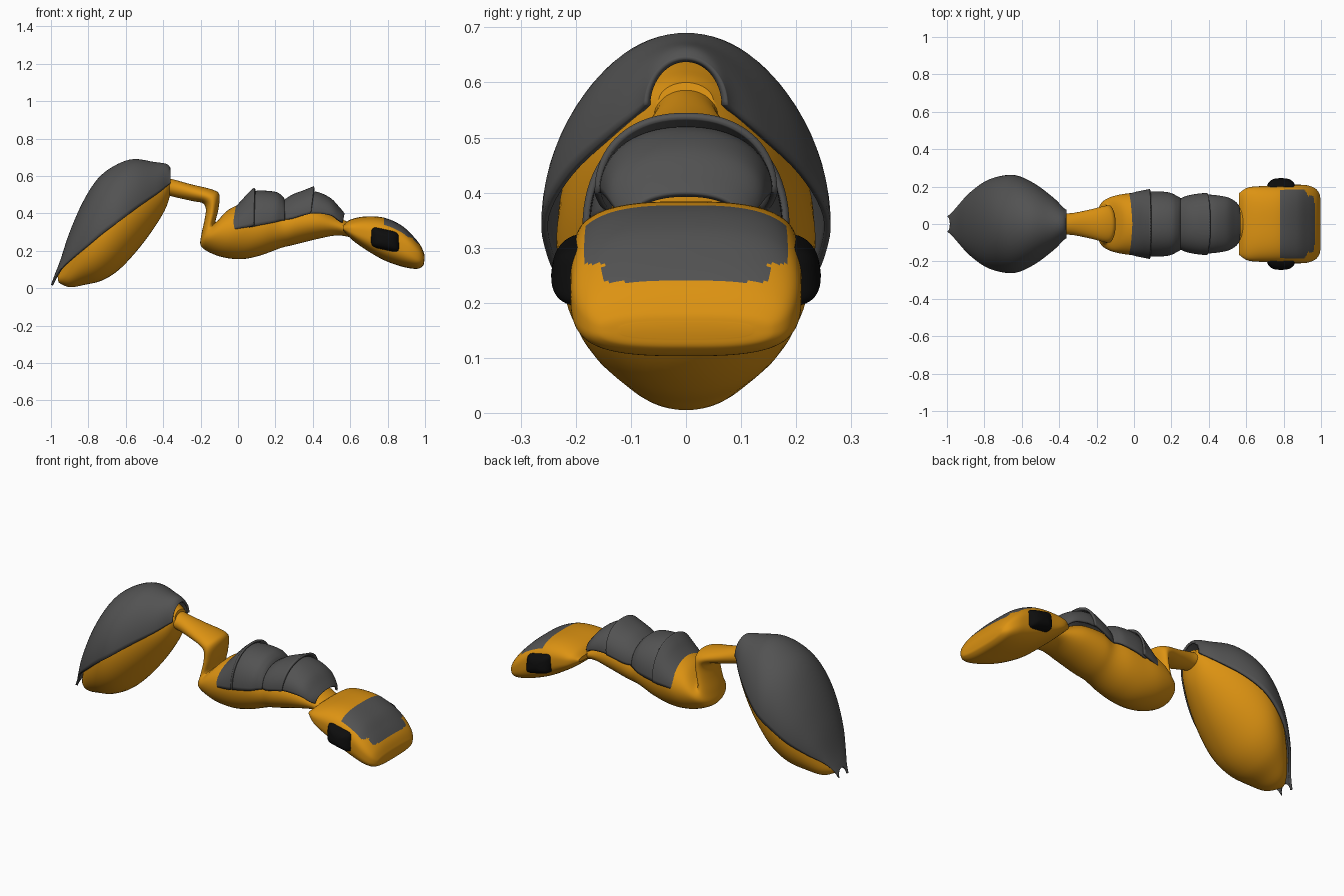
import bpy, bmesh, math
from mathutils import Vector

if "Cube" in bpy.data.objects:
    bpy.data.objects.remove(bpy.data.objects["Cube"])


def material(name, rgb):
    m = bpy.data.materials.new(name)
    m.diffuse_color = (*rgb, 1)
    m.use_nodes = True
    m.node_tree.nodes["Principled BSDF"].inputs["Base Color"].default_value = m.diffuse_color
    return m


AMBER = material("amber", (0.72, 0.29, 0.006))
GREY = material("dark_grey", (0.085, 0.085, 0.085))
BLACK = material("black", (0.004, 0.004, 0.004))


def smooth_path(pts, n):
    """Catmull-Rom interpolation of stations of any dimension."""
    out = []
    for i in range(len(pts) - 1):
        a, b, c, d = (pts[max(0, min(len(pts) - 1, i + k))] for k in (-1, 0, 1, 2))
        for s in range(n):
            t = s / n
            out.append([0.5 * (2 * q + (r - p) * t + (2 * p - 5 * q + 4 * r - u) * t * t
                               + (3 * q - p - 3 * r + u) * t ** 3)
                        for p, q, r, u in zip(a, b, c, d)])
    out.append(list(pts[-1]))
    return out


def power(v, n):
    return math.copysign(abs(v) ** (2 / n), v)


def finish(bm, name, mats, angle=40):
    me = bpy.data.meshes.new(name)
    bm.to_mesh(me)
    bm.free()
    ob = bpy.data.objects.new(name, me)
    bpy.context.collection.objects.link(ob)
    for m in mats:
        me.materials.append(m)
    bpy.ops.object.select_all(action='DESELECT')
    ob.select_set(True)
    bpy.context.view_layer.objects.active = ob
    bpy.ops.object.shade_smooth_by_angle(angle=math.radians(angle))
    return ob


def loft(name, stations, mats, arch=False, n=2.0, segs=40, sub=5, rule=None):
    """Station: top x, top z, lower x, lower z, half width. An arch is an open half section."""
    bm = bmesh.new()
    rings = []
    for tx, tz, bx, bz, w in smooth_path(stations, sub):
        top, low = Vector((tx, 0, tz)), Vector((bx, 0, bz))
        mid = low if arch else (top + low) / 2
        ring = []
        for j in range(segs + 1 if arch else segs):
            a = math.pi * (j / segs - 0.5) if arch else 2 * math.pi * j / segs
            p = mid + (top - mid) * power(math.cos(a), n)
            ring.append(bm.verts.new((p.x, w * power(math.sin(a), n), p.z)))
        rings.append(ring)
    for r, s in zip(rings, rings[1:]):
        for j in range(segs):
            k = (j + 1) % len(r)
            bm.faces.new((r[j], r[k], s[k], s[j]))
    if arch:
        bm.normal_update()
        if sum(f.normal.z * f.calc_area() for f in bm.faces) < 0:
            bmesh.ops.reverse_faces(bm, faces=bm.faces[:])
    else:
        bm.faces.new(rings[0])
        bm.faces.new(rings[-1])
        bmesh.ops.recalc_face_normals(bm, faces=bm.faces[:])
    if rule:
        for f in bm.faces:
            f.material_index = rule(f.calc_center_median(), f.normal)
    ob = finish(bm, name, mats)
    if arch:
        mod = ob.modifiers.new("thickness", 'SOLIDIFY')
        mod.thickness = 0.012
        mod.offset = -1
    return ob


# Abdomen and its back shell
loft("abdomen", [
    (-.37, .60, -.355, .53, .05), (-.42, .62, -.385, .43, .10), (-.55, .65, -.45, .32, .17),
    (-.68, .60, -.54, .20, .22), (-.77, .51, -.64, .095, .235), (-.84, .38, -.73, .04, .21),
    (-.90, .24, -.82, .018, .155), (-.94, .12, -.90, .005, .09), (-.965, .07, -.96, .03, .03),
], [AMBER])
loft("abdomen_shell", [
    (-.362, .645, -.36, .56, .075), (-.385, .665, -.38, .545, .09), (-.45, .675, -.43, .505, .14),
    (-.56, .69, -.53, .435, .215), (-.66, .655, -.63, .36, .26), (-.75, .585, -.72, .295, .255),
    (-.83, .46, -.80, .23, .225), (-.90, .30, -.88, .165, .165), (-.95, .15, -.94, .11, .10),
    (-.975, .085, -.975, .06, .06), (-.985, .06, -1.0, .018, .04),
], [GREY], arch=True)

# Waist bending down into the thorax
loft("waist_and_thorax", [
    (-.39, .59, -.39, .50, .06), (-.34, .58, -.33, .485, .058), (-.25, .555, -.24, .465, .075),
    (-.14, .528, -.19, .455, .095), (-.10, .50, -.172, .425, .10), (-.105, .42, -.178, .37, .10),
    (-.12, .36, -.195, .29, .105), (-.11, .36, -.20, .23, .125), (-.05, .42, -.16, .195, .15),
    (.04, .46, -.08, .165, .165), (.11, .48, .02, .155, .162), (.18, .47, .12, .175, .155),
    (.24, .44, .23, .215, .137), (.31, .45, .30, .232, .142), (.42, .44, .42, .262, .13),
    (.52, .385, .53, .282, .10), (.61, .345, .61, .27, .085),
], [AMBER])

# Four overlapping back plates
plates = [
    [(-.12, .325, -.125, .285, .11), (-.06, .39, -.06, .305, .15), (.01, .46, .01, .32, .172),
     (.05, .505, .06, .328, .182), (.085, .537, .085, .335, .188)],
    [(.06, .515, .06, .325, .17), (.12, .522, .12, .337, .175), (.20, .515, .19, .35, .168),
     (.235, .495, .23, .36, .15), (.25, .475, .25, .362, .138)],
    [(.235, .465, .23, .365, .128), (.29, .50, .28, .37, .15), (.35, .523, .34, .387, .162),
     (.405, .545, .39, .40, .166)],
    [(.39, .52, .37, .398, .158), (.44, .51, .43, .40, .155), (.50, .478, .50, .388, .143),
     (.545, .43, .54, .362, .122), (.57, .40, .56, .35, .10)],
]
for i, st in enumerate(plates):
    loft(f"back_plate_{i + 1}", st, [GREY], arch=True, n=2.2)


# Head with a dark brow patch on its upper face
def brow(c, nrm):
    reach = 0.182 if c.z > 0.27 else 0.15
    return int(0.782 < c.x and c.z > 0.238 and nrm.z > 0.2 and abs(c.y) < reach)


loft("head", [
    (.562, .335, .562, .305, .165), (.60, .366, .62, .25, .195), (.68, .383, .70, .195, .203),
    (.78, .377, .78, .15, .207), (.87, .338, .86, .12, .21), (.93, .285, .92, .106, .207),
    (.975, .23, .962, .104, .19), (.995, .185, .988, .118, .16), (.998, .165, .995, .135, .12),
], [AMBER, GREY], n=2.9, segs=96, sub=10, rule=brow)

# Eyes: rounded, slightly sloping blocks on both sides
for side, label in ((-1, "right"), (1, "left")):
    bm = bmesh.new()
    bmesh.ops.create_uvsphere(bm, u_segments=40, v_segments=24, radius=1)
    for v in bm.verts:
        x, y, d = v.co
        r = max(math.hypot(x, y), 1e-6)
        ring = power(r, 2.4)
        px, pz = power(x / r, 5) * ring * 0.077, power(y / r, 5) * ring * 0.056
        depth = power(d, 2.4) * 0.06
        # Upper part leans inward over the cheek
        v.co = (0.787 + px, side * (0.184 + depth - 0.12 * pz), 0.26 + pz - 0.22 * px)
    bmesh.ops.recalc_face_normals(bm, faces=bm.faces[:])
    finish(bm, f"{label}_eye", [BLACK])
